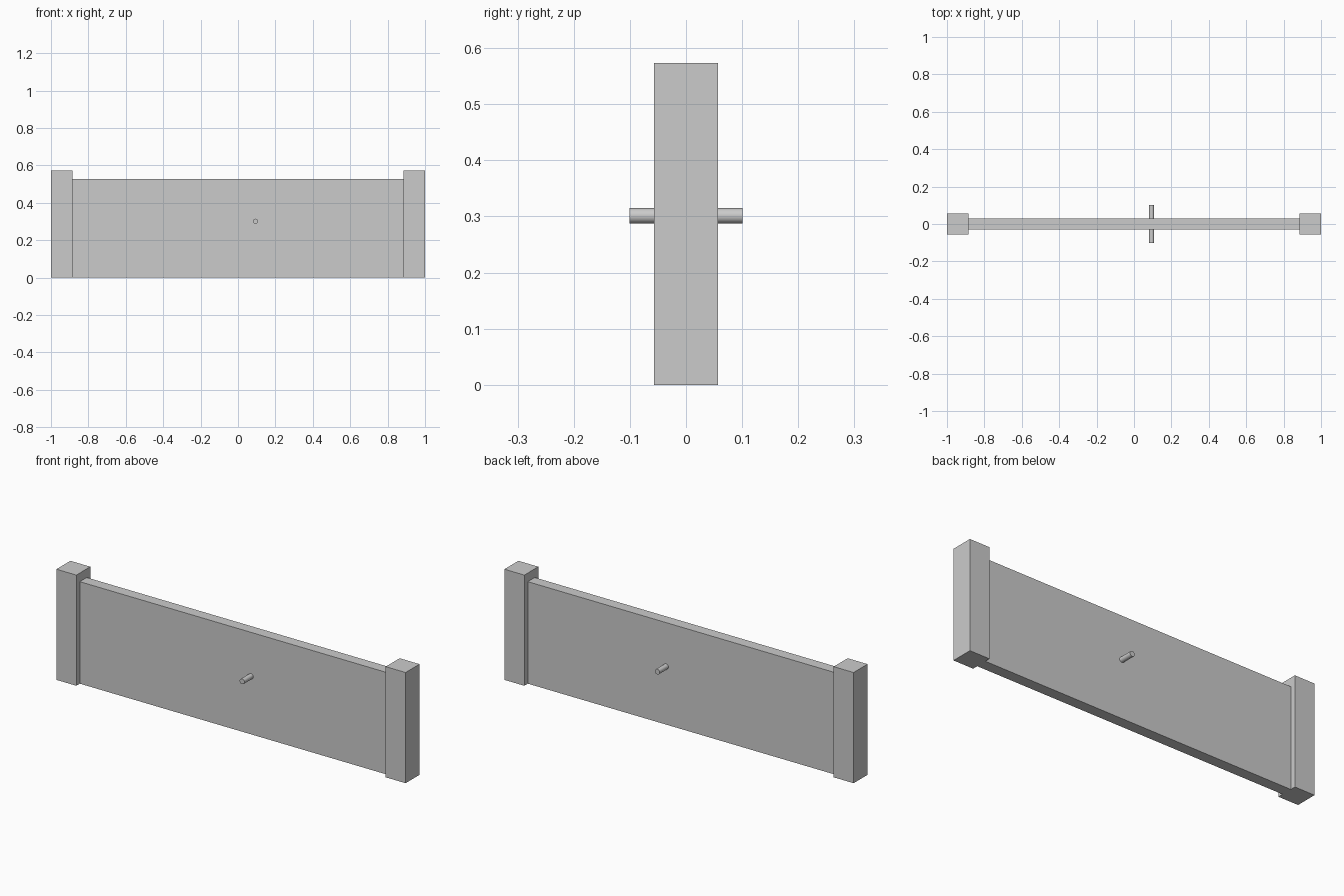
import bpy
import math

if "Cube" in bpy.data.objects:
    bpy.data.objects.remove(bpy.data.objects["Cube"])


def box(name, x0, x1, y0, y1, z0, z1):
    bpy.ops.mesh.primitive_cube_add(
        size=1, location=((x0 + x1) / 2, (y0 + y1) / 2, (z0 + z1) / 2))
    ob = bpy.context.object
    ob.name = name
    ob.scale = (x1 - x0, y1 - y0, z1 - z0)
    bpy.ops.object.transform_apply(location=False, rotation=False, scale=True)
    return ob


POST = 0.114    # square post width
INNER = 1 - POST

# End posts
box("left_post", -1, -INNER, -POST / 2, POST / 2, 0, 0.573)
box("right_post", INNER, 1, -POST / 2, POST / 2, 0, 0.573)

# Panel between the posts
box("panel", -INNER, INNER, -0.0285, 0.0285, 0, 0.528)

# Round peg passing through the panel
bpy.ops.mesh.primitive_cylinder_add(
    vertices=24, radius=0.0137, depth=0.202,
    location=(0.094, 0, 0.301), rotation=(math.pi / 2, 0, 0))
peg = bpy.context.object
peg.name = "peg"
bpy.ops.object.shade_smooth_by_angle(angle=math.radians(30))
